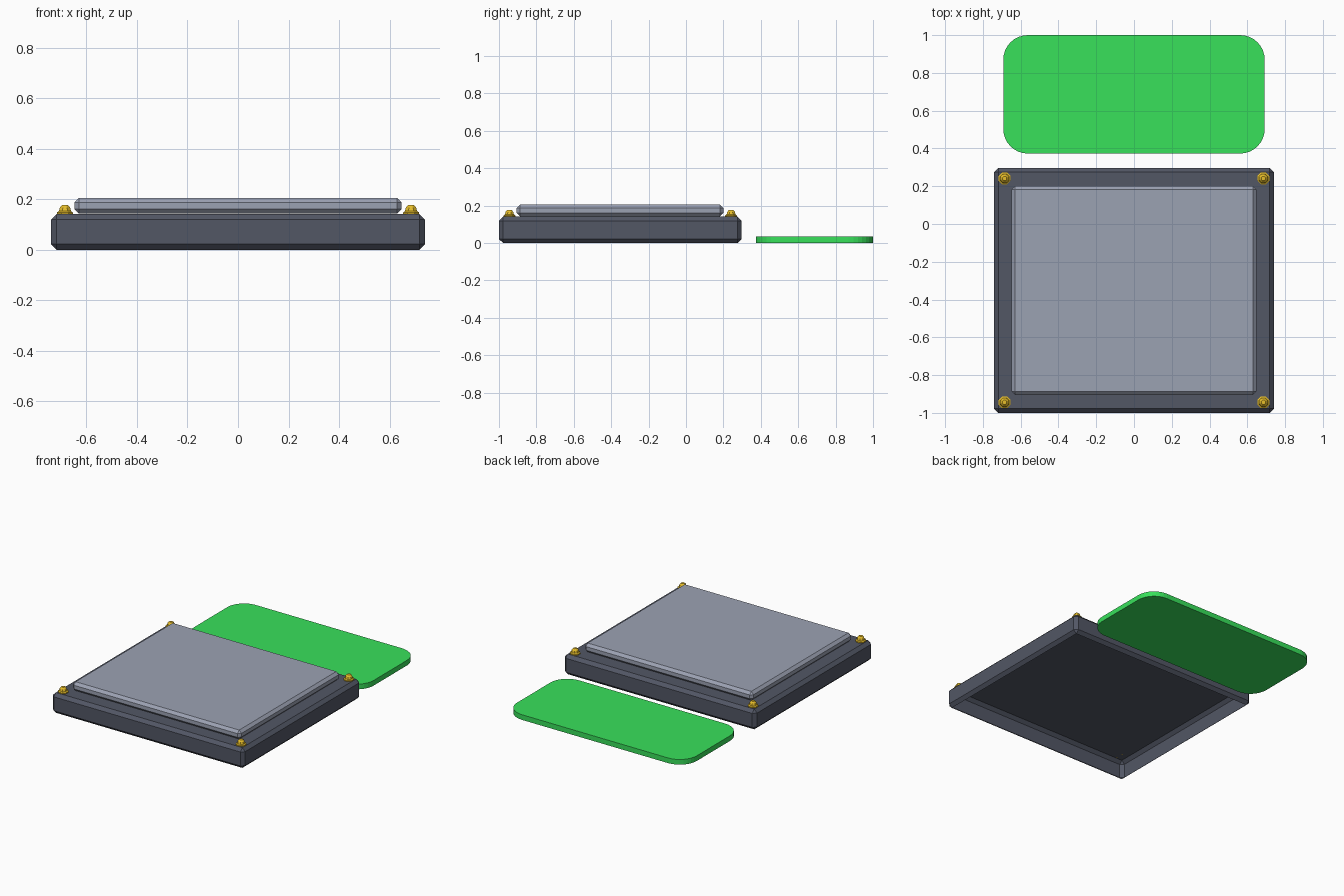
import bpy, bmesh
from math import pi, cos, sin
from mathutils import Matrix

cube = bpy.data.objects.get("Cube")
if cube:
    bpy.data.objects.remove(cube, do_unlink=True)


def material(name, color):
    mat = bpy.data.materials.new(name)
    mat.use_nodes = True
    mat.diffuse_color = (*color, 1)
    mat.node_tree.nodes["Principled BSDF"].inputs["Base Color"].default_value = (*color, 1)
    return mat


dark_metal = material("dark slate", (0.085, 0.095, 0.13))
light_metal = material("light steel", (0.33, 0.36, 0.45))
brass = material("brass", (0.85, 0.55, 0.025))
green = material("bright green", (0.04, 0.75, 0.105))


def add_object(name, bm, mat):
    mesh = bpy.data.meshes.new(name)
    bm.to_mesh(mesh)
    bm.free()
    mesh.materials.append(mat)
    obj = bpy.data.objects.new(name, mesh)
    bpy.context.collection.objects.link(obj)


def chamfered_box(name, low, high, chamfer, mat, open_below=False):
    bm = bmesh.new()
    size = [b - a for a, b in zip(low, high)]
    middle = [(a + b) / 2 for a, b in zip(low, high)]
    bmesh.ops.create_cube(bm, size=1, matrix=Matrix.Translation(middle) @ Matrix.Diagonal((*size, 1)))
    bmesh.ops.bevel(bm, geom=bm.edges[:], offset=chamfer, segments=1, affect='EDGES')
    bmesh.ops.recalc_face_normals(bm, faces=bm.faces)
    if open_below:
        underside = [f for f in bm.faces if f.normal.z < -0.99]
        bmesh.ops.delete(bm, geom=underside, context='FACES')
    add_object(name, bm, mat)


# Square tray-like base, hollow underneath, and the raised plate on it
chamfered_box("base", (-0.74, -1, 0), (0.74, 0.297, 0.141), 0.022, dark_metal, open_below=True)
chamfered_box("raised_plate", (-0.648, -0.905, 0.143), (0.648, 0.2, 0.205), 0.018, light_metal)


# Corner bolts: octagonal flange with a small domed head
def bolt(name, x, y):
    bm = bmesh.new()
    profile = [(0.034, 0.141), (0.034, 0.148), (0.026, 0.153), (0.022, 0.167), (0.012, 0.178)]
    rings = []
    for radius, z in profile:
        angles = [(i + 0.5) * pi / 4 for i in range(8)]
        rings.append([bm.verts.new((x + radius * cos(a), y + radius * sin(a), z)) for a in angles])
    for lower, upper in zip(rings, rings[1:]):
        for i in range(8):
            j = (i + 1) % 8
            bm.faces.new((lower[i], lower[j], upper[j], upper[i]))
    bm.faces.new(rings[0])
    bm.faces.new(rings[-1])
    bmesh.ops.recalc_face_normals(bm, faces=bm.faces)
    add_object(name, bm, brass)


for side, x in (("right", -0.685), ("left", 0.685)):
    for end, y in (("front", -0.944), ("back", 0.241)):
        bolt(f"bolt_{end}_{side}", x, y)

# Flat green panel with rounded corners, lying behind the base
bm = bmesh.new()
radius, steps = 0.13, 8
outline = []
for quarter, (sx, sy) in enumerate(((1, 1), (-1, 1), (-1, -1), (1, -1))):
    cx, cy = sx * (0.692 - radius), 0.6865 + sy * (0.3135 - radius)
    for i in range(steps + 1):
        a = (quarter + i / steps) * pi / 2
        outline.append(bm.verts.new((cx + radius * cos(a), cy + radius * sin(a), 0)))
face = bm.faces.new(outline)
extruded = bmesh.ops.extrude_face_region(bm, geom=[face], use_keep_orig=True)
top = [v for v in extruded["geom"] if isinstance(v, bmesh.types.BMVert)]
bmesh.ops.translate(bm, verts=top, vec=(0, 0, 0.036))
bmesh.ops.recalc_face_normals(bm, faces=bm.faces)
add_object("green_panel", bm, green)
